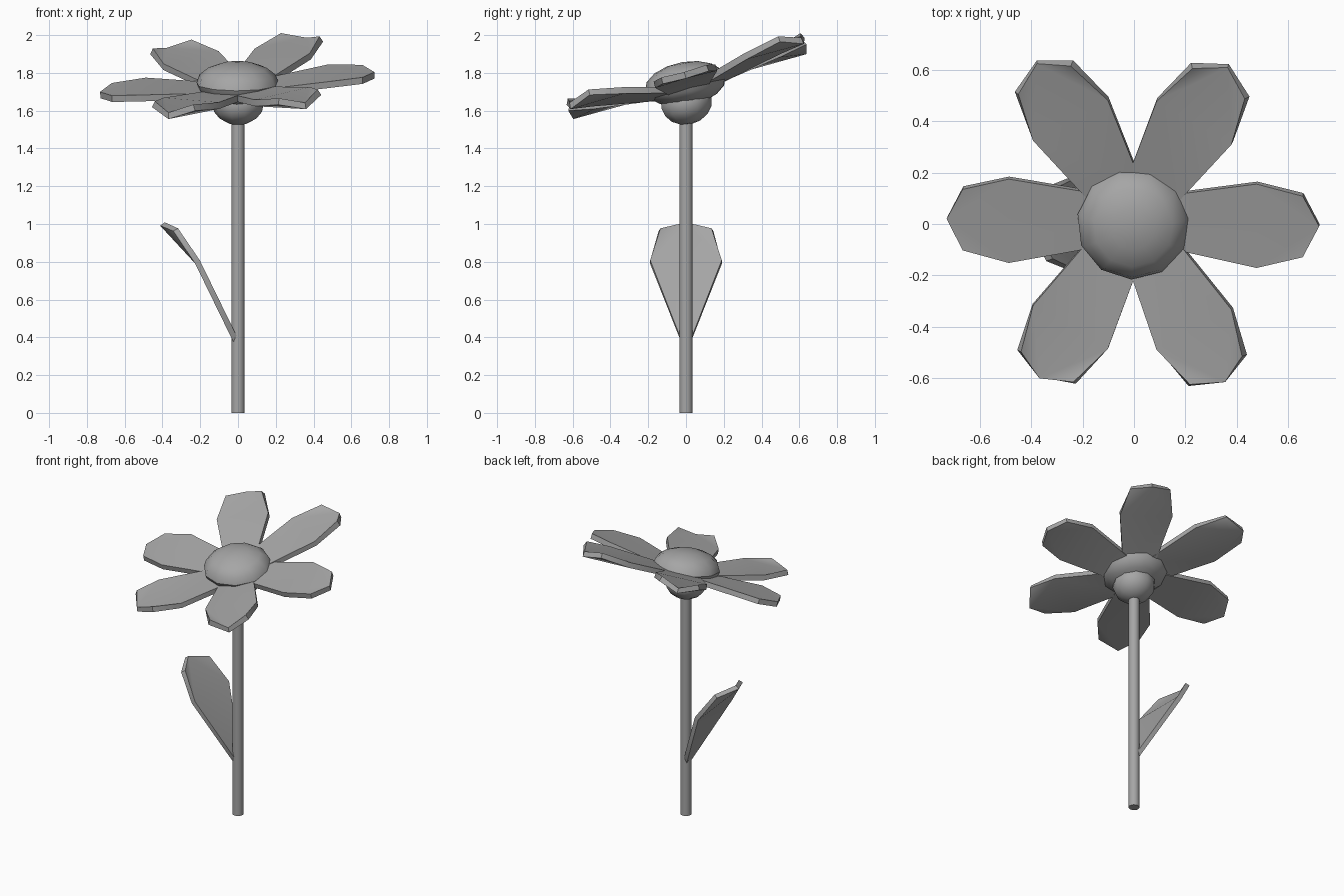
import bpy, bmesh
from math import radians, pi
from mathutils import Matrix

if "Cube" in bpy.data.objects:
    bpy.data.objects.remove(bpy.data.objects["Cube"])

# Mid grey used by every part
grey = bpy.data.materials.new("grey")
grey.diffuse_color = (0.38, 0.38, 0.38, 1)
grey.use_nodes = True
grey.node_tree.nodes["Principled BSDF"].inputs["Base Color"].default_value = grey.diffuse_color


def finish(bm, name, matrix=Matrix(), thickness=0):
    bmesh.ops.recalc_face_normals(bm, faces=bm.faces)
    bm.transform(matrix)
    mesh = bpy.data.meshes.new(name)
    bm.to_mesh(mesh)
    bm.free()
    mesh.materials.append(grey)
    obj = bpy.data.objects.new(name, mesh)
    bpy.context.collection.objects.link(obj)
    bpy.ops.object.select_all(action='DESELECT')
    obj.select_set(True)
    bpy.context.view_layer.objects.active = obj
    if thickness:
        # Applied first so that the rim edges count as sharp
        solid = obj.modifiers.new("thickness", 'SOLIDIFY')
        solid.thickness = thickness
        solid.offset = 0
        bpy.ops.object.modifier_apply(modifier=solid.name)
    bpy.ops.object.shade_smooth_by_angle(angle=radians(35))
    return obj


def blade(name, base, wide, side, tip, thickness, matrix=Matrix()):
    """Leaf-like sheet from (x, half width, z) rows; the end is slightly cupped."""
    bm = bmesh.new()
    b, w, s = [[bm.verts.new((x, k * half, z)) for k in (-1, 1)]
               for x, half, z in (base, wide, side)]
    end = bm.verts.new((tip[0], 0, tip[1]))
    bm.faces.new((b[0], w[0], w[1], b[1]))
    bm.faces.new((w[0], end, w[1]))
    bm.faces.new((w[0], s[0], end))
    bm.faces.new((w[1], end, s[1]))
    return finish(bm, name, matrix, thickness)


def ball(name, segments, rings, radii, matrix):
    bm = bmesh.new()
    bmesh.ops.create_uvsphere(bm, u_segments=segments, v_segments=rings, radius=1)
    bm.transform(Matrix.Diagonal((*radii, 1)))
    return finish(bm, name, matrix)


# Tilted frame shared by the petals
head = (Matrix.Translation((-0.003, 0.01, 1.735))
        @ Matrix.Rotation(radians(15.6), 4, 'X')
        @ Matrix.Rotation(radians(-4.3), 4, 'Y'))

# Stem
bm = bmesh.new()
bmesh.ops.create_cone(bm, cap_ends=True, segments=16, radius1=0.035, radius2=0.035,
                      depth=1.58, matrix=Matrix.Translation((0, 0, 0.79)))
finish(bm, "stem")

# Leaf
blade("leaf", (-0.01, 0.025, 0.38), (-0.215, 0.19, 0.80), (-0.33, 0.14, 0.97),
      (-0.40, 1.0), 0.03)

# Petals: the two side ones lie flatter than the front and back ones
for i in range(6):
    wide_z, side_z, tip_z = (0.013, 0.01, 0.0) if i % 3 == 0 else (0.036, 0.072, 0.035)
    reach = 0.02 if i in (1, 2) else 0
    blade(f"petal_{i + 1}", (0.10, 0.10, -0.025), (0.485, 0.17, wide_z),
          (0.665 + reach, 0.125, side_z), (0.728 + reach, tip_z), 0.035,
          head @ Matrix.Rotation(i * pi / 3, 4, 'Z'))

# Flower centre and the bulb beneath it
ball("flower_centre", 11, 8, (0.22, 0.22, 0.116),
     Matrix.Translation((-0.003, 0, 1.743)) @ Matrix.Rotation(radians(10), 4, 'X')
     @ Matrix.Rotation(radians(80), 4, 'Z'))
ball("bulb", 11, 8, (0.138, 0.138, 0.115),
     Matrix.Translation((0, 0, 1.64)) @ Matrix.Rotation(radians(12), 4, 'X'))
